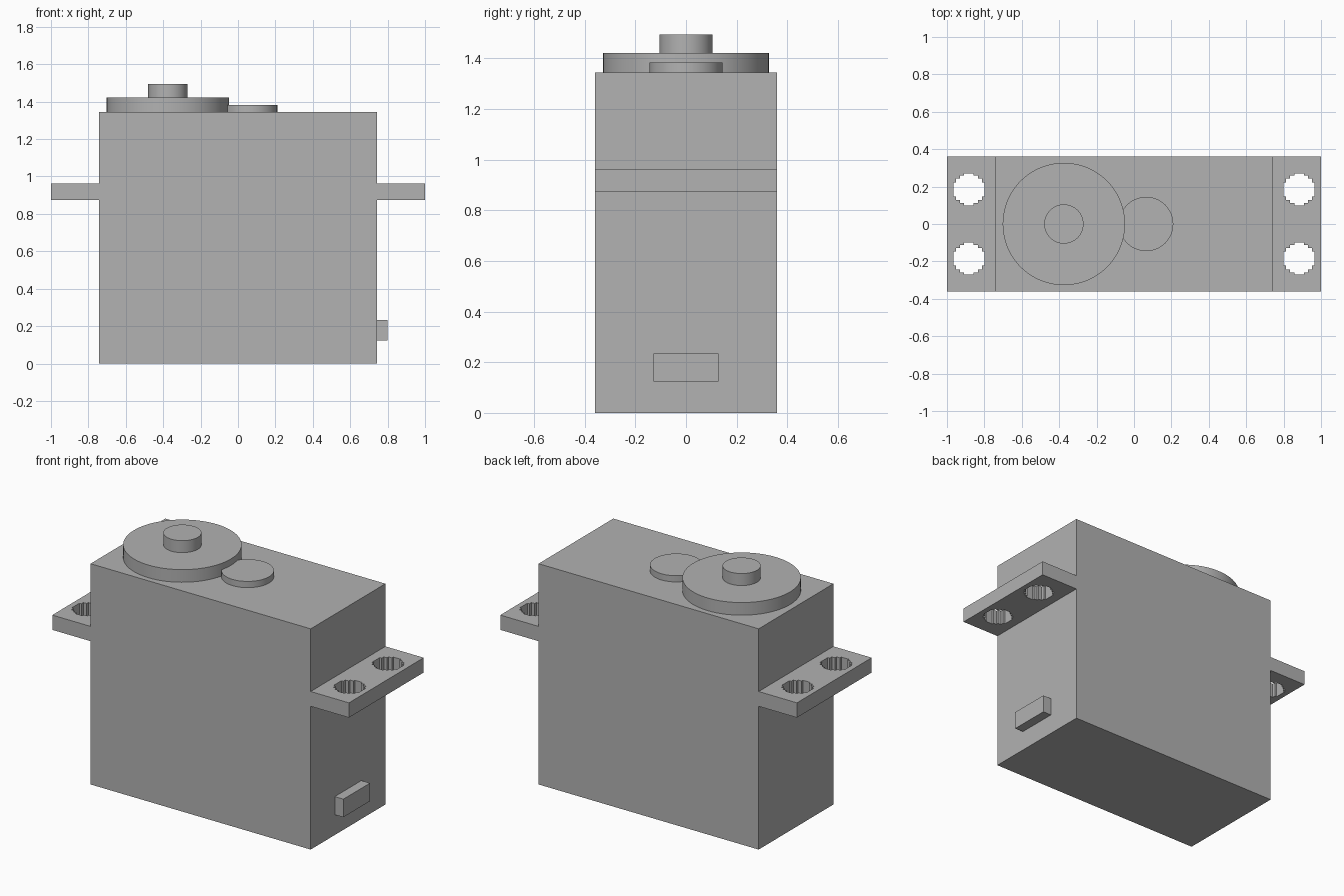
import bpy
import math

cube = bpy.data.objects.get("Cube")
if cube:
    bpy.data.objects.remove(cube, do_unlink=True)

GREY = (0.445, 0.445, 0.445, 1.0)
grey = bpy.data.materials.new("plain grey")
grey.use_nodes = True
grey.diffuse_color = GREY
grey.node_tree.nodes["Principled BSDF"].inputs["Base Color"].default_value = GREY


def box(name, low, high):
    centre = [(a + b) / 2 for a, b in zip(low, high)]
    bpy.ops.mesh.primitive_cube_add(size=1, location=centre)
    ob = bpy.context.object
    ob.name = name
    ob.scale = [b - a for a, b in zip(low, high)]
    bpy.ops.object.transform_apply(location=False, rotation=False, scale=True)
    ob.data.materials.append(grey)


def disc(name, x, radius, bottom, top):
    bpy.ops.mesh.primitive_cylinder_add(
        vertices=96, radius=radius, depth=top - bottom,
        location=(x, 0, (bottom + top) / 2))
    ob = bpy.context.object
    ob.name = name
    ob.data.materials.append(grey)
    bpy.ops.object.shade_smooth_by_angle(angle=math.radians(30))


def stepped_circle(cx, cy):
    """Round hole outline made of square steps."""
    corners = [(0.083, 0.037), (0.070, 0.058), (0.048, 0.073), (0.026, 0.086)]
    quarter = []
    for i, (x, y) in enumerate(corners):
        quarter.append((x, y))
        if i + 1 < len(corners):
            quarter.append((corners[i + 1][0], y))
    half = quarter + [(-x, y) for x, y in reversed(quarter)]
    loop = half + [(-x, -y) for x, y in half]
    return [(cx + x, cy + y) for x, y in loop]


def mounting_tab(name, side):
    """Flat tab with two through holes, filled from closed outlines."""
    curve = bpy.data.curves.new(name, 'CURVE')
    curve.dimensions = '2D'
    curve.fill_mode = 'BOTH'
    curve.extrude = TAB_THICK / 2
    inner, outer = side * BODY_X, side * 1.0
    plate = [(inner, -BODY_Y), (outer, -BODY_Y), (outer, BODY_Y), (inner, BODY_Y)]
    holes = [stepped_circle(side * 0.883, y) for y in (-0.185, 0.185)]
    for outline in [plate] + holes:
        spline = curve.splines.new('POLY')
        spline.points.add(len(outline) - 1)
        for point, (x, y) in zip(spline.points, outline):
            point.co = (x, y, 0, 1)
        spline.use_cyclic_u = True
    # Turn the outline into a plain mesh part
    source = bpy.data.objects.new(name + "_outline", curve)
    bpy.context.collection.objects.link(source)
    bpy.context.view_layer.update()
    graph = bpy.context.evaluated_depsgraph_get()
    mesh = bpy.data.meshes.new_from_object(source.evaluated_get(graph))
    bpy.data.objects.remove(source, do_unlink=True)
    mesh.materials.clear()
    mesh.materials.append(grey)
    mesh.shade_flat()
    ob = bpy.data.objects.new(name, mesh)
    ob.location.z = TAB_Z
    bpy.context.collection.objects.link(ob)


BODY_X, BODY_Y, BODY_TOP = 0.742, 0.36, 1.345
TAB_Z, TAB_THICK = 0.918, 0.09

# Case and cable outlet
box("case", (-BODY_X, -BODY_Y, 0), (BODY_X, BODY_Y, BODY_TOP))
box("cable_outlet", (BODY_X, -0.128, 0.124), (0.8, 0.128, 0.234))

# Gear housing and output shaft on top
disc("large_gear_cover", -0.375, 0.327, BODY_TOP, 1.422)
disc("output_shaft", -0.375, 0.105, 1.422, 1.495)
disc("small_gear_cover", 0.065, 0.145, BODY_TOP, 1.383)

# Mounting tabs on both ends
mounting_tab("left_mounting_tab", 1)
mounting_tab("right_mounting_tab", -1)
